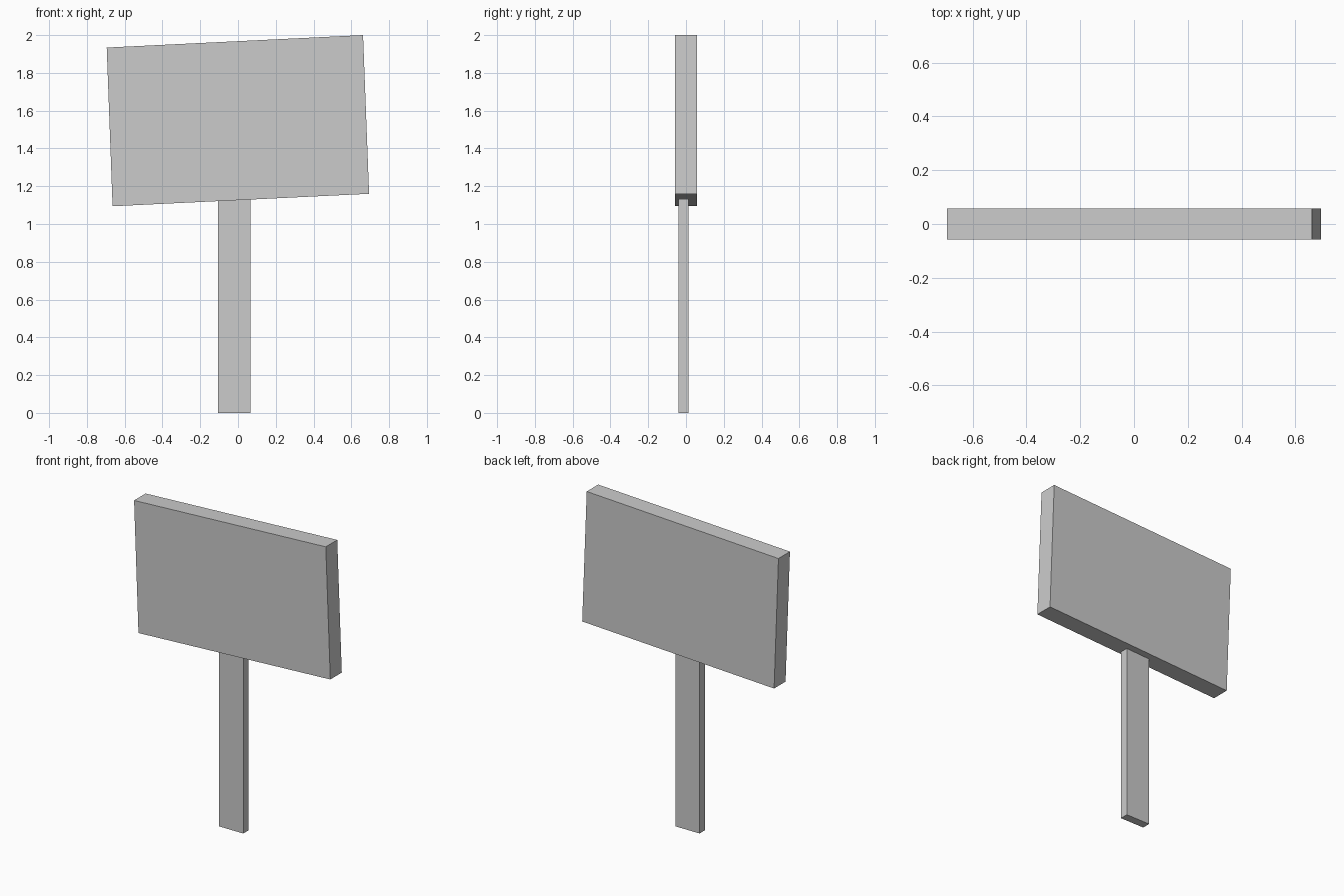
import bpy, bmesh

if "Cube" in bpy.data.objects:
    bpy.data.objects.remove(bpy.data.objects["Cube"])


def slab(name, outline, y0, y1):
    """Extrude an x-z outline from y0 to y1."""
    bm = bmesh.new()
    face = bm.faces.new([bm.verts.new((x, y0, z)) for x, z in outline])
    ext = bmesh.ops.extrude_face_region(bm, geom=[face])
    moved = [v for v in ext["geom"] if isinstance(v, bmesh.types.BMVert)]
    bmesh.ops.translate(bm, verts=moved, vec=(0, y1 - y0, 0))
    bmesh.ops.recalc_face_normals(bm, faces=bm.faces)
    mesh = bpy.data.meshes.new(name)
    bm.to_mesh(mesh)
    bm.free()
    obj = bpy.data.objects.new(name, mesh)
    bpy.context.collection.objects.link(obj)
    return obj


# Slightly crooked sign board
slab("sign_board",
     [(-0.695, 1.934), (-0.664, 1.094), (0.694, 1.160), (0.662, 2.0)],
     -0.058, 0.058)

# Upright post, its top tucked just inside the board
slab("post",
     [(-0.105, 0), (0.066, 0), (0.066, 1.15), (-0.105, 1.142)],
     -0.041, 0.013)
